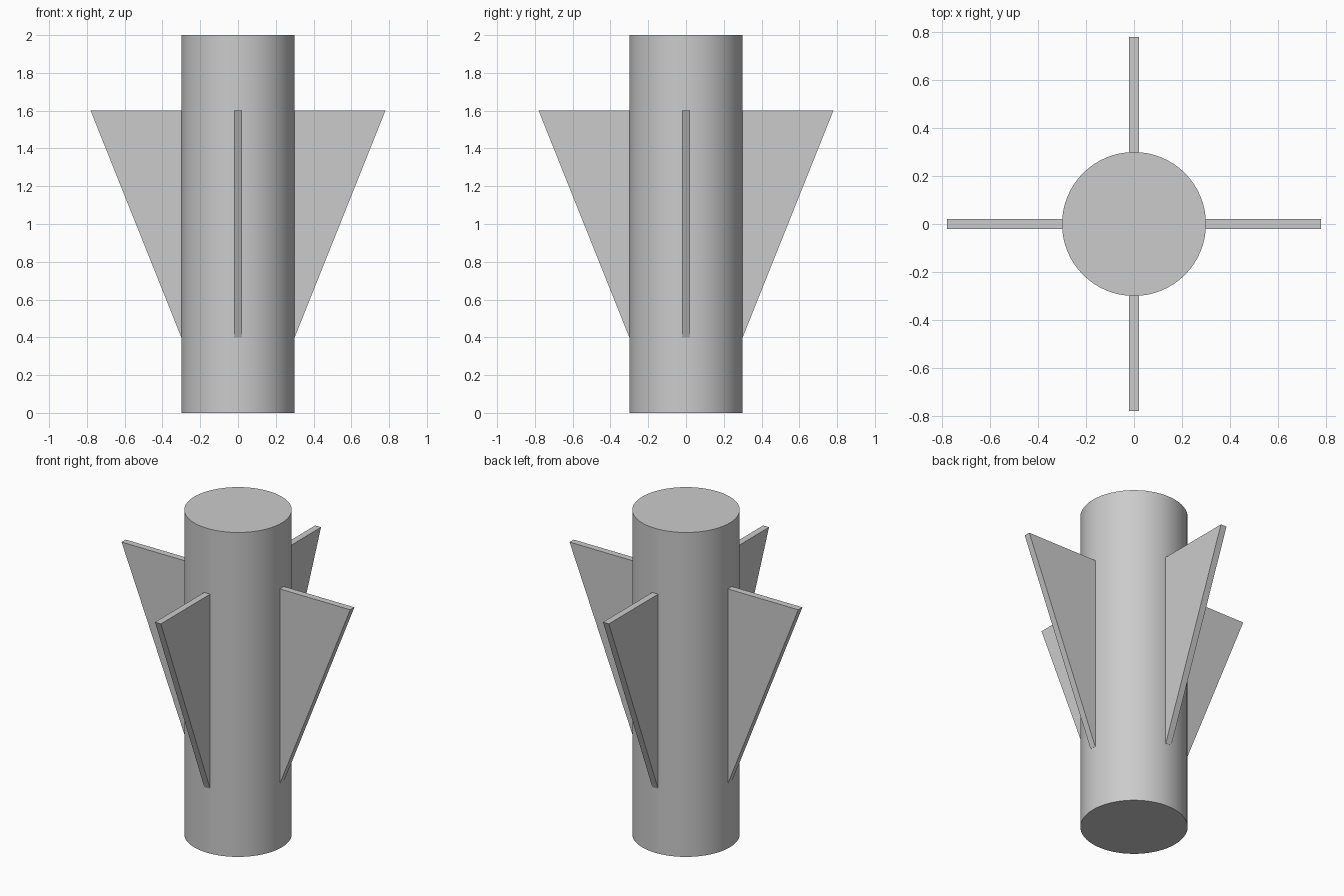
import bpy
import bmesh
import math
from mathutils import Matrix

cube = bpy.data.objects.get("Cube")
if cube:
    bpy.data.objects.remove(cube, do_unlink=True)

RADIUS = 0.3
HEIGHT = 2.0
FIN_THICKNESS = 0.04

grey = bpy.data.materials.new("plain_grey")
grey.use_nodes = True
colour = (0.6, 0.6, 0.6, 1)
grey.diffuse_color = colour
grey.node_tree.nodes["Principled BSDF"].inputs["Base Color"].default_value = colour

# Cylindrical body
bpy.ops.mesh.primitive_cylinder_add(vertices=64, radius=RADIUS, depth=HEIGHT,
                                    location=(0, 0, HEIGHT / 2))
body = bpy.context.object
body.name = "body"
body.data.materials.append(grey)
bpy.ops.object.shade_smooth_by_angle(angle=math.radians(30))


def add_fin(name, angle):
    """Tapered plate, narrow at the bottom, rooted just inside the body."""
    profile = [(0.29, 0.4), (RADIUS, 0.4), (0.78, 1.6), (0.29, 1.6)]
    bm = bmesh.new()
    face = bm.faces.new([bm.verts.new((x, -FIN_THICKNESS / 2, z)) for x, z in profile])
    side = bmesh.ops.extrude_face_region(bm, geom=[face])["geom"]
    moved = [v for v in side if isinstance(v, bmesh.types.BMVert)]
    bmesh.ops.translate(bm, verts=moved, vec=(0, FIN_THICKNESS, 0))
    bmesh.ops.recalc_face_normals(bm, faces=bm.faces)
    bm.transform(Matrix.Rotation(angle, 4, "Z"))
    mesh = bpy.data.meshes.new(name)
    bm.to_mesh(mesh)
    bm.free()
    mesh.materials.append(grey)
    bpy.context.collection.objects.link(bpy.data.objects.new(name, mesh))


# Four fins around the body
for i, place in enumerate(("left", "back", "right", "front")):
    add_fin(place + "_fin", i * math.pi / 2)
